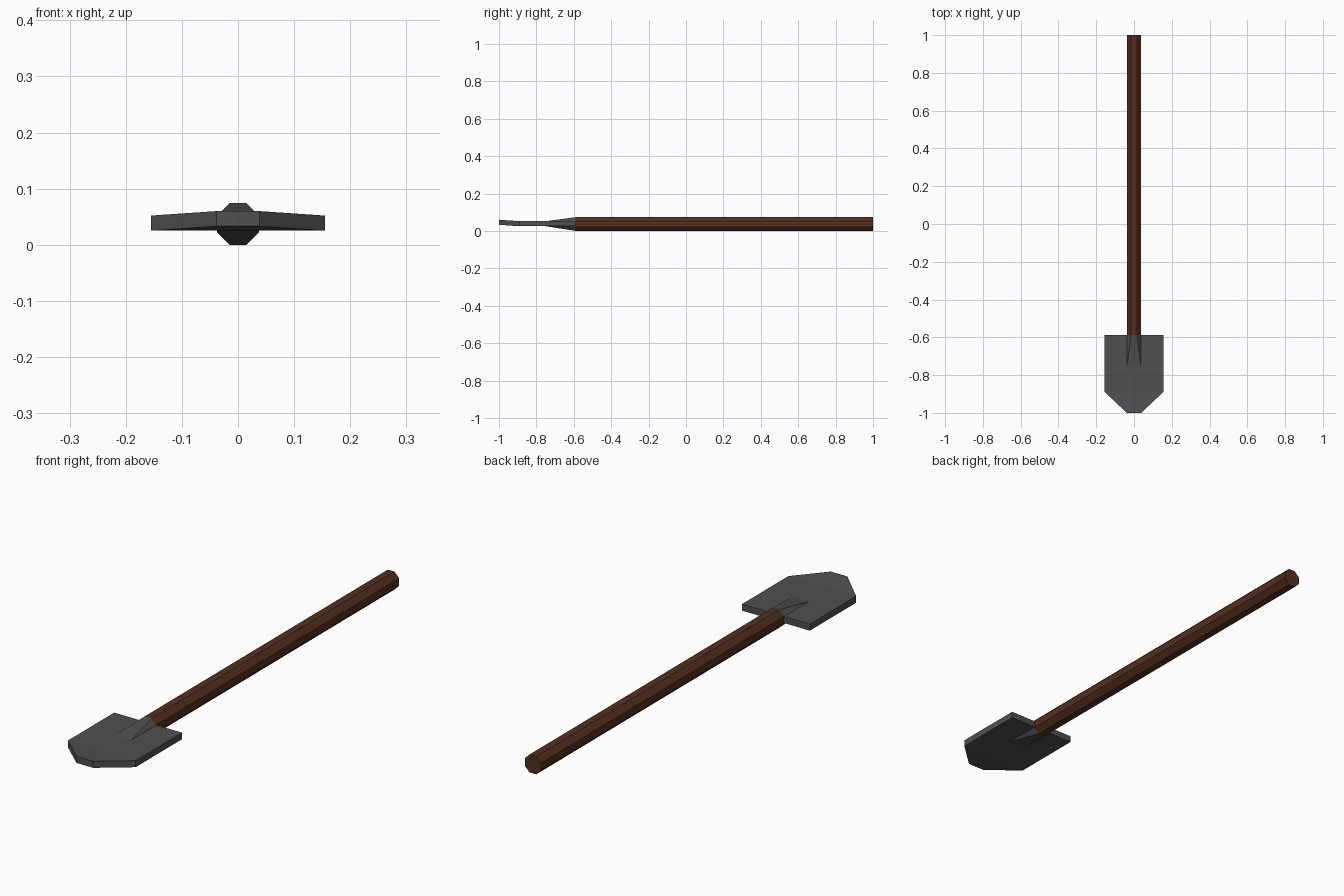
import bpy, math

if "Cube" in bpy.data.objects:
    bpy.data.objects.remove(bpy.data.objects["Cube"])

def material(name, rgb):
    m = bpy.data.materials.new(name)
    m.diffuse_color = (*rgb, 1)
    m.use_nodes = True
    m.node_tree.nodes["Principled BSDF"].inputs["Base Color"].default_value = m.diffuse_color
    return m

STEEL = material("dark grey steel", (0.08, 0.08, 0.08))
WOOD = material("brown wood", (0.09, 0.028, 0.014))

def loft(name, rings, mat):
    """Skin a row of equal-length point rings and cap both ends."""
    n = len(rings[0])
    verts = [p for r in rings for p in r]
    faces = [tuple(reversed(range(n))), tuple(range(len(verts) - n, len(verts)))]
    for k in range(len(rings) - 1):
        a, b = k * n, (k + 1) * n
        faces += [(a + i, a + (i + 1) % n, b + (i + 1) % n, b + i) for i in range(n)]
    me = bpy.data.meshes.new(name)
    me.from_pydata(verts, [], faces)
    me.materials.append(mat)
    ob = bpy.data.objects.new(name, me)
    bpy.context.collection.objects.link(ob)
    # consistent outward normals
    import bmesh
    bm = bmesh.new()
    bm.from_mesh(me)
    bmesh.ops.remove_doubles(bm, verts=bm.verts, dist=1e-5)
    bmesh.ops.recalc_face_normals(bm, faces=bm.faces)
    bm.to_mesh(me)
    bm.free()
    return ob

# octagonal section with flats on top, bottom and sides
A = 0.037
R = A / math.cos(math.pi / 8)
Y_SOCKET, Y_FLAT = -0.587, -0.75
LOW, HIGH = 0.025, 0.052
octagon = [(R * math.cos(math.radians(22.5 + 45 * i)),
            A + R * math.sin(math.radians(22.5 + 45 * i))) for i in range(8)]

# wooden handle
loft("handle", [[(x, y, z) for x, z in octagon] for y in (Y_SOCKET, 1.0)], WOOD)

# socket: the octagon flattens into the blade
flat = [(math.copysign(A, x), HIGH if z > A else LOW) for x, z in octagon]
loft("socket", [[(x, Y_SOCKET, z) for x, z in octagon],
                [(x, Y_FLAT, z) for x, z in flat]], STEEL)

# blade: flat plate with narrowed, slightly raised tip (y, half width, lift)
stations = [(Y_SOCKET, 0.155, 0), (-0.89, 0.155, 0), (-1.0, 0.038, 0.008)]

def blade_ring(y, w, lift):
    s = (w, 0.038, -0.038, -w)
    return ([(x, y, LOW + lift) for x in s] +
            [(x, y, HIGH + lift) for x in reversed(s)])

loft("blade", [blade_ring(*s) for s in stations], STEEL)
